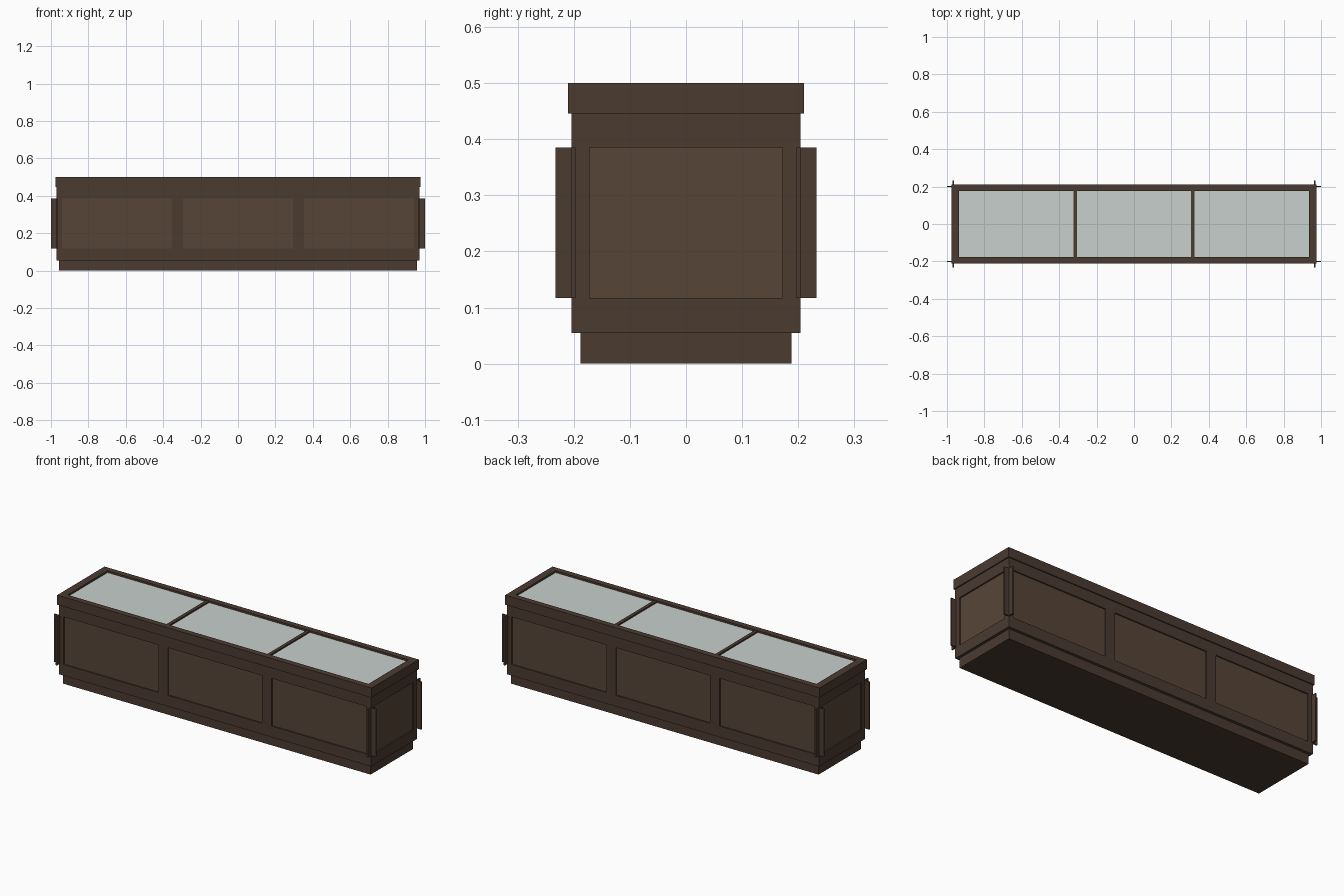
import bpy

if "Cube" in bpy.data.objects:
    bpy.data.objects.remove(bpy.data.objects["Cube"])


def material(name, rgb):
    m = bpy.data.materials.new(name)
    m.diffuse_color = (*rgb, 1)
    m.use_nodes = True
    m.node_tree.nodes["Principled BSDF"].inputs["Base Color"].default_value = m.diffuse_color
    return m


FRAME = material("dark_wood", (0.07, 0.043, 0.030))
PANEL = material("panel_wood", (0.095, 0.06, 0.038))
GLASS = material("pale_glass", (0.58, 0.63, 0.61))


def box(name, x, y, z, mat):
    """Box from (min, max) pairs along each axis."""
    bpy.ops.mesh.primitive_cube_add(size=1)
    o = bpy.context.object
    o.name = name
    o.location = [(a + b) / 2 for a, b in (x, y, z)]
    o.scale = [abs(b - a) for a, b in (x, y, z)]
    bpy.ops.object.transform_apply(location=True, rotation=False, scale=True)
    o.data.materials.append(mat)
    return o


def span(sign, a, b):
    return tuple(sorted((sign * a, sign * b)))


# Main levels and half sizes
Z0, Z1, Z2, Z3 = 0.055, 0.117, 0.385, 0.446
CX, CY = 0.963, 0.197      # recessed panel faces
BX, BY = 0.971, 0.204      # frame faces
RX, RY = 0.977, 0.21       # top rim

# Plinth and inner body whose faces show as recessed panels
box("plinth", (-0.956, 0.956), (-0.188, 0.188), (0, Z0), FRAME)
box("panel_body", (-CX, CX), (-CY, CY), (Z0, Z3), PANEL)

for s in (-1, 1):
    # Rails along the long sides and the ends
    for label, z in (("lower", (Z0, Z1)), ("upper", (Z2, Z3))):
        box(label + "_long_rail", (-BX, BX), span(s, CY - 0.01, BY), z, FRAME)
        box(label + "_end_rail", span(s, CX - 0.01, BX), (-BY, BY), z, FRAME)
    for t in (-1, 1):
        # Middle stiles, corner posts
        box("middle_stile", span(t, 0.293, 0.352), span(s, CY - 0.01, BY), (Z1, Z2), FRAME)
        box("corner_post", span(s, 0.942, BX), span(t, 0.172, BY), (Z1, Z2), FRAME)
        # Thin crossing fins on each corner
        box("corner_fin_end", span(s, 0.965, 1.0), span(t, CY, BY + 0.0005), (Z1, Z2), FRAME)
        box("corner_fin_side", span(s, CX, BX + 0.0005), span(t, 0.197, 0.233), (Z1, Z2), FRAME)
    # Top rim and glazing bars
    box("long_rim", (-RX, RX), span(s, 0.177, RY), (Z3, 0.5), FRAME)
    box("end_rim", span(s, 0.935, RX), (-0.177, 0.177), (Z3, 0.5), FRAME)
    box("glazing_bar", span(s, 0.304, 0.323), (-0.177, 0.177), (Z3, 0.498), FRAME)

# Three glass panes set just below the rim
for x in ((-0.935, -0.323), (-0.304, 0.304), (0.323, 0.935)):
    box("glass_pane", x, (-0.177, 0.177), (0.482, 0.49), GLASS)
